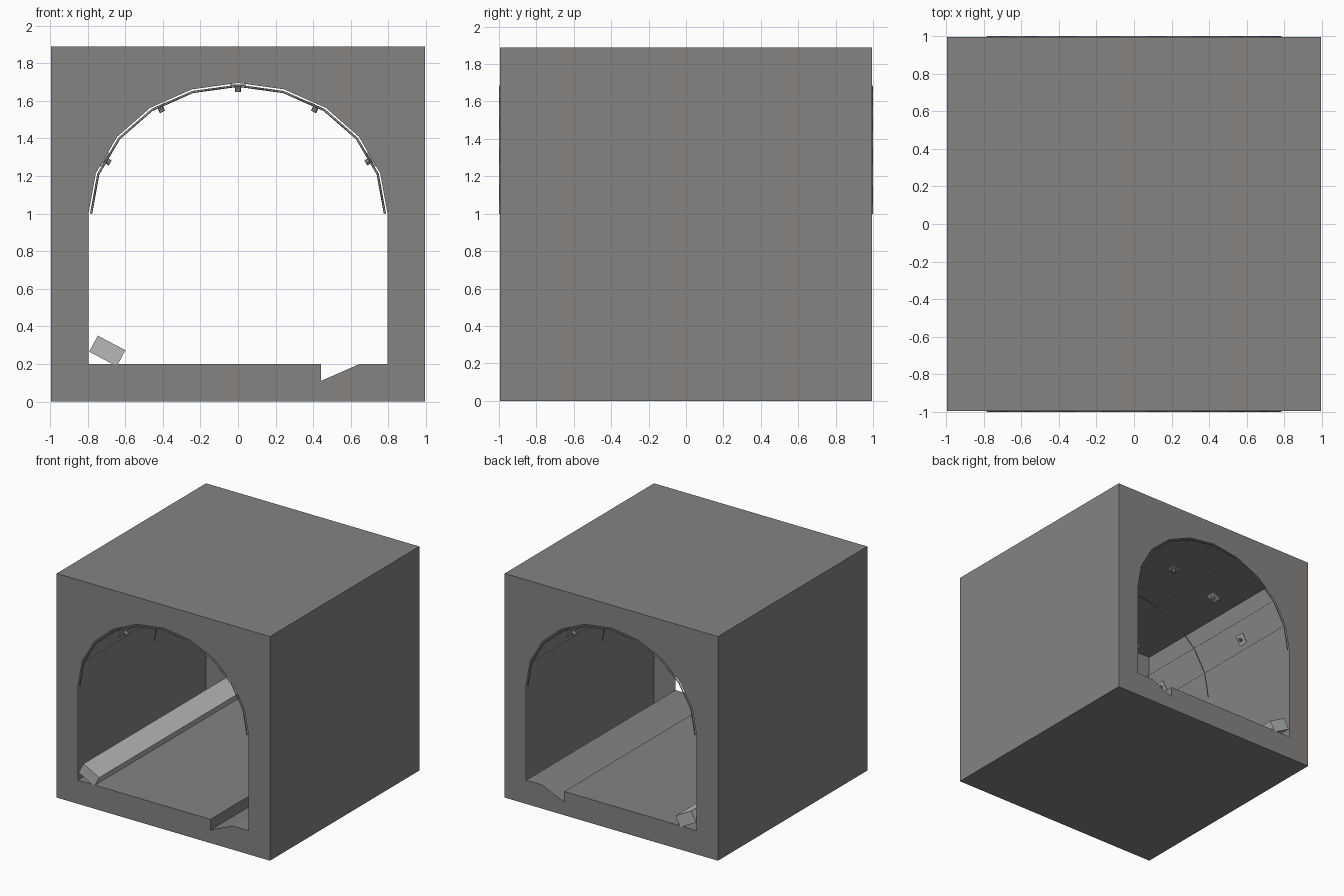
import bpy, bmesh
from math import sin, cos, radians
from mathutils import Matrix, Vector

cube = bpy.data.objects.get("Cube")
if cube:
    bpy.data.objects.remove(cube)


def material(name, rgb):
    m = bpy.data.materials.new(name)
    m.use_nodes = True
    m.diffuse_color = (*rgb, 1)
    m.node_tree.nodes["Principled BSDF"].inputs["Base Color"].default_value = (*rgb, 1)
    return m


rock = material("rock grey", (0.235, 0.23, 0.22))
duct_grey = material("light grey", (0.46, 0.48, 0.465))
steel = material("steel grey", (0.27, 0.28, 0.28))

HALF_Y = 0.995
HEIGHT = 1.89
SPRING = 1.0


def add_object(name, bm, mat):
    mesh = bpy.data.meshes.new(name)
    bm.to_mesh(mesh)
    bm.free()
    mesh.materials.append(mat)
    obj = bpy.data.objects.new(name, mesh)
    bpy.context.collection.objects.link(obj)
    return obj


def arch(a, b):
    """Ten-segment arch from the +x side to the -x side."""
    return [(a * cos(radians(t)), SPRING + b * sin(radians(t))) for t in range(0, 181, 18)]


def box(name, size, matrix, mat):
    bm = bmesh.new()
    bmesh.ops.create_cube(bm, size=1, matrix=matrix @ Matrix.Diagonal((*size, 1)))
    return add_object(name, bm, mat)


def wire(name, paths, radius, mat):
    curve = bpy.data.curves.new(name, "CURVE")
    curve.dimensions = "3D"
    curve.bevel_depth = radius
    curve.bevel_resolution = 0
    curve.use_fill_caps = True
    for path in paths:
        spline = curve.splines.new("POLY")
        spline.points.add(len(path) - 1)
        for point, co in zip(spline.points, path):
            point.co = (*co, 1)
    curve.materials.append(mat)
    obj = bpy.data.objects.new(name, curve)
    bpy.context.collection.objects.link(obj)


# Rock shell: outer skin, pierced end faces and a floor with a drain
outer = [(-0.995, 0), (0.995, 0), (0.995, HEIGHT), (-0.995, HEIGHT)]
floor = [(-0.795, 0.2), (0.44, 0.2), (0.44, 0.11), (0.645, 0.2), (0.795, 0.2)]
opening = floor + arch(0.795, 0.695)
bm = bmesh.new()
ends = []
for y in (-HALF_Y, HALF_Y):
    loops = [[bm.verts.new((x, y, z)) for x, z in loop] for loop in (outer, opening)]
    edges = [bm.edges.new((lp[i - 1], lp[i])) for lp in loops for i in range(len(lp))]
    bmesh.ops.triangle_fill(bm, use_beauty=True, edges=edges, normal=(0, y, 0))
    ends.append(loops)
(outer_a, open_a), (outer_b, open_b) = ends
for i in range(len(outer)):
    bm.faces.new((outer_a[i - 1], outer_a[i], outer_b[i], outer_b[i - 1]))
for i in range(1, len(floor)):
    bm.faces.new((open_a[i - 1], open_a[i], open_b[i], open_b[i - 1]))
bmesh.ops.recalc_face_normals(bm, faces=bm.faces[:])
add_object("rock_shell", bm, rock)

# Tilted duct lying along the foot of one wall
box("floor_duct", (0.166, 2 * HALF_Y, 0.097),
    Matrix.Translation((-0.695, 0, 0.27)) @ Matrix.Rotation(radians(28), 4, "Y"), duct_grey)

# Support hoops and the thin wires that tie them together
hoop = arch(0.781, 0.68)
wire("support_hoops", [[(x, y, z) for x, z in hoop] for y in (-0.994, 0, 0.994)], 0.006, steel)
wire("tie_wires", [[(x, -HALF_Y, z), (x, HALF_Y, z)] for x, z in hoop[1:-1]], 0.0018, steel)

# Roof bolts with square plates, mirrored across the tunnel
spots = [(0, 1.683, 0)]
for side in (1, -1):
    spots += [(side * 0.417, 1.573, side * 25), (side * 0.71, 1.288, side * 59)]
for y in (-0.5, 0.5):
    for x, z, tilt in spots:
        frame = Matrix.Translation((x, y, z)) @ Matrix.Rotation(radians(tilt), 4, "Y")
        box("bolt_plate", (0.085, 0.085, 0.007), frame, duct_grey)
        bm = bmesh.new()
        bmesh.ops.create_cone(bm, cap_ends=True, segments=8, radius1=0.015, radius2=0.015,
                              depth=0.036, matrix=frame @ Matrix.Translation((0, 0, -0.018)))
        add_object("roof_bolt", bm, steel)
